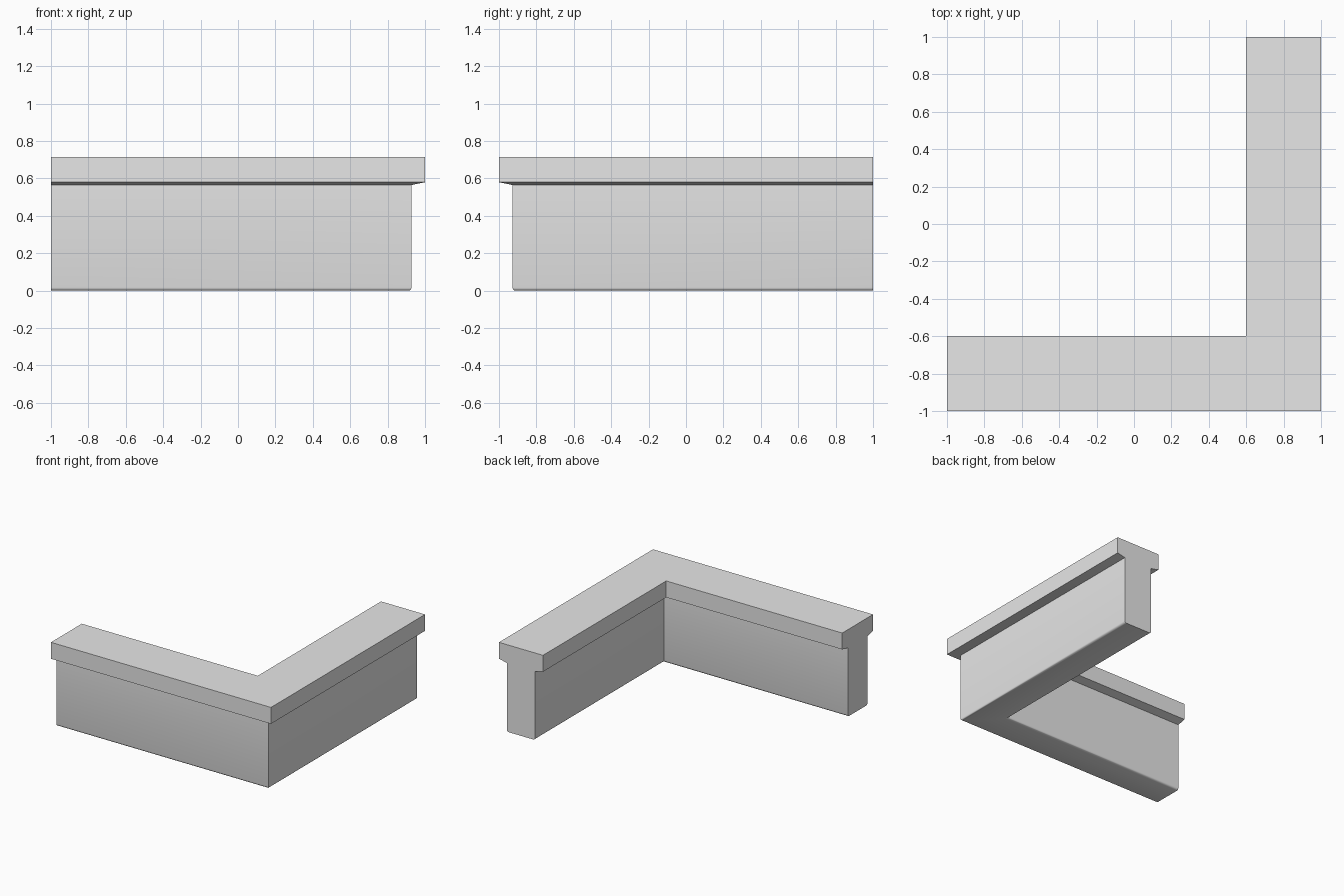
import bpy, bmesh, math

cube = bpy.data.objects.get("Cube")
if cube:
    bpy.data.objects.remove(cube, do_unlink=True)

# Single grey material
grey = bpy.data.materials.new("plain_grey")
grey.use_nodes = True
colour = (0.8, 0.8, 0.8, 1)
grey.diffuse_color = colour
grey.node_tree.nodes["Principled BSDF"].inputs["Base Color"].default_value = colour

WIDTH, HEIGHT = 0.4, 0.715
INSET = 0.072                # how far the cap overhangs the wall
LIP, NECK = 0.58, 0.565      # underside of the cap, outer edge and at the wall
RADIUS, STEPS = 0.017, 3     # rounded lower edges

# Half profile as (distance from outer face, height), from the bottom up
half = []
for i in range(STEPS + 1):
    a = math.pi / 2 * i / STEPS
    half.append((INSET + RADIUS * (1 - math.sin(a)), RADIUS * (1 - math.cos(a))))
half += [(INSET, NECK), (0, LIP), (0, HEIGHT)]
profile = half + [(WIDTH - d, z) for d, z in reversed(half)]

# Sweep the profile along the L with a mitred corner
bm = bmesh.new()
start = [bm.verts.new((-1, d - 1, z)) for d, z in profile]
corner = [bm.verts.new((1 - d, d - 1, z)) for d, z in profile]
end = [bm.verts.new((1 - d, 1, z)) for d, z in profile]
n = len(profile)
for a, b in ((start, corner), (corner, end)):
    for i in range(n):
        j = (i + 1) % n
        bm.faces.new((a[i], b[i], b[j], a[j]))
bm.faces.new(start)
bm.faces.new(end)
bmesh.ops.recalc_face_normals(bm, faces=bm.faces)

mesh = bpy.data.meshes.new("corner_parapet_wall")
bm.to_mesh(mesh)
bm.free()
mesh.materials.append(grey)
wall = bpy.data.objects.new("corner_parapet_wall", mesh)
bpy.context.collection.objects.link(wall)

# Smooth the rounded lower edges and keep all other edges sharp
bpy.ops.object.select_all(action='DESELECT')
wall.select_set(True)
bpy.context.view_layer.objects.active = wall
bpy.ops.object.shade_smooth_by_angle(angle=math.radians(40))
